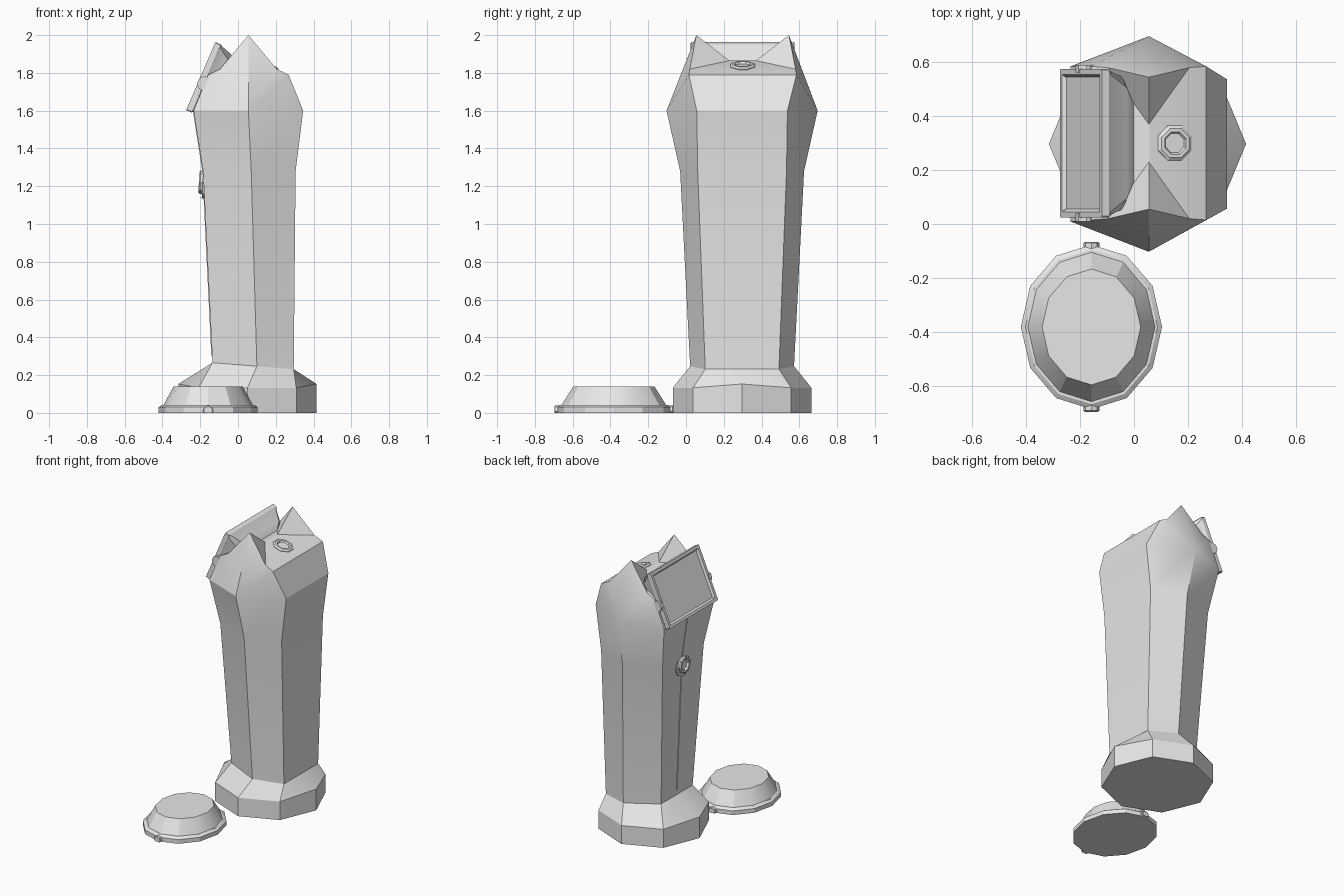
import bpy, bmesh, math
from mathutils import Vector

if "Cube" in bpy.data.objects:
    bpy.data.objects.remove(bpy.data.objects["Cube"])

grey = bpy.data.materials.new("light grey")
grey.diffuse_color = (0.8, 0.8, 0.8, 1)
grey.use_nodes = True
grey.node_tree.nodes["Principled BSDF"].inputs["Base Color"].default_value = grey.diffuse_color


def finish(name, bm):
    bmesh.ops.recalc_face_normals(bm, faces=bm.faces)
    me = bpy.data.meshes.new(name)
    bm.to_mesh(me)
    bm.free()
    me.materials.append(grey)
    ob = bpy.data.objects.new(name, me)
    bpy.context.collection.objects.link(ob)
    bpy.ops.object.select_all(action='DESELECT')
    bpy.context.view_layer.objects.active = ob
    ob.select_set(True)
    bpy.ops.object.shade_smooth_by_angle(angle=math.radians(25))
    return ob


def skin(bm, rings, caps=(True, True)):
    """Join rings of points with quads, optionally capping the ends."""
    vs = [[bm.verts.new(p) for p in r] for r in rings]
    n = len(vs[0])
    for a, b in zip(vs, vs[1:]):
        for i in range(n):
            bm.faces.new((a[i], a[(i + 1) % n], b[(i + 1) % n], b[i]))
    if caps[0]:
        bm.faces.new(vs[0])
    if caps[1]:
        bm.faces.new(vs[-1])
    return vs


def loft(name, rings):
    bm = bmesh.new()
    skin(bm, rings)
    return finish(name, bm)


def disc(name, centre, normal, profile, n=8, turn=0.0):
    """Turned part: profile is (radius, height along the normal)."""
    q = Vector(normal).normalized().to_track_quat('Z', 'Y')
    c = Vector(centre)
    return loft(name, [[c + q @ Vector((r * math.cos(t), r * math.sin(t), h))
                        for t in [math.tau * i / n + turn for i in range(n)]]
                       for r, h in profile])


CX, CY = 0.055, 0.30


# ---- main column: octagonal foot, six-sided shaft, pointed crown
def foot(z):
    return [(0.05 + 0.366 * math.cos(k * math.pi / 4),
             CY - 0.003 + 0.367 * math.sin(k * math.pi / 4),
             z + (0.02 if z and k % 4 == 0 else 0)) for k in range(8)]


def shaft(z, xr, yr, xl, yl, xf, yf, tilt=0.0):
    """Section with straight right and left sides and a pointed front and back."""
    pts = [(xr, 0), (xr, yr), (xf, yf), (xl, yl),
           (xl, 0), (xl, -yl), (xf, -yf), (xr, -yr)]
    return [(x, CY - 0.003 + y, z - tilt * (x - 0.1)) for x, y in pts]


bm = bmesh.new()
rings = skin(bm, [foot(0), foot(0.133),
                  shaft(0.247, 0.295, 0.195, -0.135, 0.18, 0.10, 0.275, 0.08),
                  shaft(1.28, 0.305, 0.235, -0.185, 0.235, 0.07, 0.328),
                  shaft(1.60, 0.345, 0.24, -0.235, 0.288, 0.055, 0.40)],
             (True, False))
top = rings[-1]
peak, valley = {}, {}
for s in (-1, 1):
    peak[s] = bm.verts.new((CX, CY + s * 0.245, 2.0))
    valley[s] = bm.verts.new((CX, CY + s * 0.07, 1.865))
# crown, one side at a time: (x direction, side corners front/back, middle)
for d, front, mid, back in ((1, 7, 0, 1), (-1, 5, 4, 3)):
    T = {s: bm.verts.new((CX + d * 0.213, CY + s * 0.285, 1.79)) for s in (-1, 1)}
    S = {s: bm.verts.new((CX + d * 0.15, CY + s * 0.28, 1.82)) for s in (-1, 1)}
    corner = {-1: top[front], 1: top[back]}
    tip = {-1: top[6], 1: top[2]}
    for s in (-1, 1):
        bm.faces.new((tip[s], peak[s], S[s]))
        bm.faces.new((tip[s], S[s], T[s], corner[s]))
        bm.faces.new((peak[s], valley[s], S[s]))
    bm.faces.new((S[-1], S[1], valley[1], valley[-1]))
    bm.faces.new((T[-1], T[1], S[1], S[-1]))
    bm.faces.new((corner[-1], top[mid], corner[1], T[1], T[-1]))
finish("column", bm)

# ---- raised button on the sloping top
disc("top_button", (0.15, CY, 1.834), (0.287, 0, 0.958),
     [(0.07, -0.01), (0.07, 0.006), (0.058, 0.014), (0.045, 0.014),
      (0.038, 0.004)], turn=math.pi / 8)

# ---- tilted screen housing
along = Vector((0.395, 0, 0.918))
out = Vector((-0.918, 0, 0.395))
mid = Vector((-0.197, CY, 1.783))


def panel(hy, hv, w, cut=0.0):
    """Rectangle with clipped corners, lying parallel to the screen."""
    c = cut
    pts = [(hy, -hv + c), (hy, hv - c), (hy - c, hv), (-hy + c, hv),
           (-hy, hv - c), (-hy, -hv + c), (-hy + c, -hv), (hy - c, -hv)]
    return [mid + Vector((0, y, 0)) + along * v + out * w for y, v in pts]


loft("screen_housing", [panel(0.205, 0.135, -0.155, 0.06),
                        panel(0.245, 0.165, -0.115, 0.04),
                        panel(0.268, 0.19, -0.04, 0.015),
                        panel(0.275, 0.196, -0.03, 0.004),
                        panel(0.275, 0.196, 0.0, 0.004),
                        panel(0.255, 0.176, 0.0, 0.003),
                        panel(0.245, 0.166, -0.014, 0.003)])

# hinge tabs at both ends of the screen
for s, side in ((-1, "front"), (1, "back")):
    disc(side + "_hinge", mid + Vector((0.02, s * 0.26, -0.04)), (0, s, 0),
         [(0.04, 0), (0.04, 0.03)])


# ---- seam and round lock on the left side
def left_x(z):
    if z < 1.28:
        return -0.135 - 0.05 * (z - 0.26) / 1.02
    return -0.185 - 0.05 * (z - 1.28) / 0.32


loft("seam_strip", [[(left_x(z) + dx, CY + w * sy, z)
                     for dx, sy in ((0.01, -1), (-0.004, -1), (-0.004, 1), (0.01, 1))]
                    for z, w in ((0.30, 0.003), (1.28, 0.014), (1.60, 0.016))])
lock = (left_x(1.22), CY, 1.22)
disc("lock_plate", lock, (-1, 0, 0.05), [(0.085, -0.01), (0.085, 0.006)])
disc("lock_ring", lock, (-1, 0, 0.05),
     [(0.062, 0), (0.062, 0.018), (0.055, 0.025), (0.042, 0.025), (0.036, 0.01)])

# ---- separate oval lid on the floor
lid = [(0.262, 0.305, 0), (0.262, 0.305, 0.03), (0.245, 0.287, 0.042),
       (0.236, 0.277, 0.042), (0.183, 0.215, 0.14)]
loft("lid", [[(-0.158 + rx * math.cos(k * math.pi / 6),
               -0.382 + ry * math.sin(k * math.pi / 6), z) for k in range(12)]
             for rx, ry, z in lid])

# small round lugs at the lid ends, flat on the floor
for s, side in ((-1, "front"), (1, "back")):
    lug = disc(side + "_lug", (-0.158, -0.382 + s * 0.285, 0.01), (0, s, 0),
               [(0.03, 0), (0.03, 0.026), (0.024, 0.03)])
    for v in lug.data.vertices:
        v.co.z = max(v.co.z, 0)
